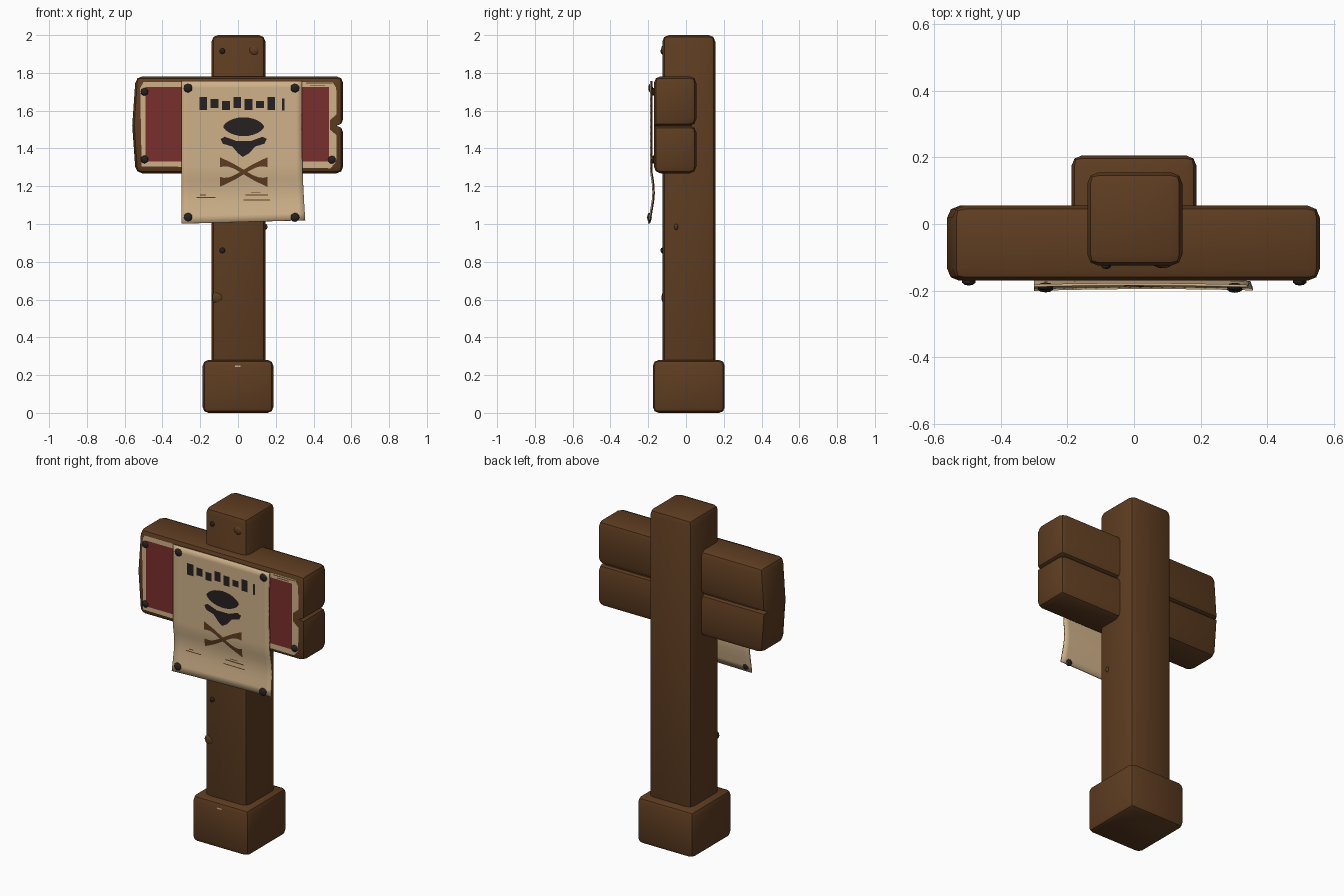
import bpy, bmesh, math
from mathutils import Vector

cube = bpy.data.objects.get("Cube")
if cube:
    bpy.data.objects.remove(cube, do_unlink=True)


def material(name, rgb):
    m = bpy.data.materials.new(name)
    m.use_nodes = True
    m.diffuse_color = (*rgb, 1)
    m.node_tree.nodes["Principled BSDF"].inputs["Base Color"].default_value = (*rgb, 1)
    return m


WOOD = material("brown wood", (0.112, 0.046, 0.015))
CREAM = material("cream paper", (0.62, 0.44, 0.25))
RED = material("dark red paint", (0.19, 0.028, 0.025))
DARK = material("dark iron", (0.02, 0.015, 0.015))


def finish(name, bm, mat, smooth=True):
    mesh = bpy.data.meshes.new(name)
    bm.to_mesh(mesh)
    bm.free()
    mesh.materials.append(mat)
    obj = bpy.data.objects.new(name, mesh)
    bpy.context.collection.objects.link(obj)
    if smooth:
        bpy.ops.object.select_all(action="DESELECT")
        obj.select_set(True)
        bpy.context.view_layer.objects.active = obj
        bpy.ops.object.shade_smooth_by_angle(angle=math.radians(35))
    return obj


def block(name, lo, hi, bevel, segments=2, shape=None, keep_sharp=None):
    """Bevelled box between two corners, with optional vertex shaping."""
    bm = bmesh.new()
    bmesh.ops.create_cube(bm, size=1)
    lo, hi = Vector(lo), Vector(hi)
    for v in bm.verts:
        v.co = Vector(lo[i] + (hi[i] - lo[i]) * (v.co[i] + 0.5) for i in range(3))
        if shape:
            shape(v.co)
    edges = [e for e in bm.edges
             if not (keep_sharp and keep_sharp((e.verts[0].co + e.verts[1].co) / 2))]
    bmesh.ops.bevel(bm, geom=edges, offset=bevel, segments=segments,
                    profile=0.5, affect="EDGES")
    return finish(name, bm, WOOD)


# Post and foot
block("post", (-0.14, -0.125, 0), (0.145, 0.155, 2), 0.034)
block("foot", (-0.187, -0.175, 0), (0.187, 0.205, 0.28), 0.03)

# Board of two planks, with a seam that opens at the back and the left end
SEAM = 1.52


def bow(co):
    if co.x < 0 and abs(co.z - SEAM) > 0.1:
        co.x += 0.018


def closed_seam(mid):
    return abs(mid.z - SEAM) < 0.05 and (mid.x < -0.5 or mid.y < -0.15)


for name, z0, z1 in (("lower_plank", 1.268, SEAM), ("upper_plank", SEAM, 1.782)):
    block(name, (-0.56, -0.17, z0), (0.557, 0.055, z1), 0.036,
          shape=bow, keep_sharp=closed_seam)
block("plank_core", (-0.5, -0.14, 1.45), (0.523, 0.028, 1.6), 0.005, 1)


# Flat painted shapes facing the front
def plate(name, outlines, mat, depth):
    bm = bmesh.new()
    for pts in outlines:
        face = bm.faces.new([bm.verts.new((x, depth(x, z), z)) for x, z in pts])
        face.normal_update()
        if face.normal.y > 0:
            face.normal_flip()
    bmesh.ops.triangulate(bm, faces=bm.faces[:])
    return finish(name, bm, mat, False)


def rect(x0, x1, z0, z1):
    return [(x0, z0), (x1, z0), (x1, z1), (x0, z1)]


def on_board(offset):
    return lambda x, z: -0.17 - offset


plate("board_sheet", [[(-0.51, 1.305), (0.49, 1.295), (0.52, 1.33), (0.522, 1.47),
                       (0.487, 1.5), (0.487, 1.55), (0.522, 1.58), (0.52, 1.72),
                       (0.5, 1.752), (-0.5, 1.752), (-0.518, 1.72)]],
      CREAM, on_board(0.002))
plate("red_panels", [rect(-0.49, -0.28, 1.33, 1.725), rect(0.32, 0.482, 1.33, 1.725)],
      RED, on_board(0.004))
plate("board_scratches", [rect(0.38, 0.46, 1.732, 1.737), rect(0.36, 0.5, 1.744, 1.749)],
      WOOD, on_board(0.005))


# Hanging paper sheet, bowed across and curling out at the bottom
def paper_y(x, z):
    sag = 0.012 * math.sin(math.pi * (1.27 - z) / 0.2) if 1.07 < z < 1.27 else 0
    curl = 0.012 * max(0, (1.07 - z) / 0.07)
    return -0.181 - 0.004 * (x / 0.3) ** 2 + sag - curl


def sheet_point(u, v):
    x = -0.3 + 0.64 * u + u * 0.016 * (1 - v) ** 2 - 0.005 * math.sin(math.pi * v) * u
    z = 1.002 + 0.755 * v + 0.018 * u * (1 - v)
    return x, paper_y(x, z), z


N = 20
bm = bmesh.new()
grid = [[bm.verts.new(sheet_point(i / N, j / N)) for i in range(N + 1)]
        for j in range(N + 1)]
for j in range(N):
    for i in range(N):
        bm.faces.new((grid[j][i], grid[j][i + 1], grid[j + 1][i + 1], grid[j + 1][i]))
paper = finish("paper_sheet", bm, CREAM)
thick = paper.modifiers.new("thickness", "SOLIDIFY")
thick.thickness = 0.008
thick.offset = 0


def on_paper(x, z):
    return paper_y(x, z) - 0.007


# Plain printed band of blocks
blocks = []
for i in range(7):
    x = -0.205 + i * 0.06
    blocks.append(rect(x, x + 0.042, 1.603 + 0.012 * (i % 2), 1.672 - 0.01 * (i % 3)))
blocks.append(rect(0.233, 0.247, 1.6, 1.665))
plate("printed_band", blocks, DARK, on_paper)

# Domed emblem with a winged shape beneath it
CX = 0.03
dome = [(CX + 0.108 * math.cos(a), 1.515 + 0.05 * math.sin(a) * abs(math.sin(a)) ** 0.3)
        for a in (2 * math.pi * k / 24 for k in range(24))]
half = [(0.04, 1.44), (0.1, 1.462), (0.122, 1.45), (0.11, 1.425), (0.06, 1.41), (0.03, 1.375)]
wings = ([(CX + x, z) for x, z in half] + [(CX - 0.005, 1.355)]
         + [(CX - x, z) for x, z in reversed(half)])
plate("emblem", [dome, wings], DARK, on_paper)


# Crossed strokes with flared ends
def stroke(side):
    top, low = [], []
    for k in range(13):
        t = k / 6 - 1
        width = 0.012 + 0.014 * abs(t) ** 4
        x, z = CX + side * 0.125 * t, 1.275 + 0.052 * math.sin(t * 1.5)
        top.append((x, z + width))
        low.append((x, z - width))
    return top + low[::-1]


plate("crossed_strokes", [stroke(1)], WOOD, on_paper)
plate("crossed_strokes_other", [stroke(-1)], WOOD, lambda x, z: on_paper(x, z) - 0.0005)

plate("faded_lines", [rect(-0.22, -0.12, 1.137, 1.142), rect(-0.2, -0.17, 1.15, 1.155),
                      rect(0.04, 0.16, 1.15, 1.156), rect(0.03, 0.17, 1.125, 1.13),
                      rect(0.07, 0.12, 1.163, 1.167)], WOOD, on_paper)


# Nails and small knots
def stud(name, x, y, z, radius, mat, flat=0.6):
    bm = bmesh.new()
    bmesh.ops.create_icosphere(bm, subdivisions=2, radius=radius)
    for v in bm.verts:
        v.co = Vector((x + v.co.x, y + v.co.y * flat, z + v.co.z))
    finish(name, bm, mat)


for x in (-0.265, 0.302):
    for z in (1.035, 1.72):
        stud("paper_nail", x, paper_y(x, z) - 0.003, z, 0.024, DARK, 0.5)
for x, z in ((-0.495, 1.7), (-0.495, 1.342), (0.497, 1.34)):
    stud("board_nail", x, -0.172, z, 0.021, DARK)
for z in (0.86, 1.915):
    stud("post_nail", -0.083, -0.126, z, 0.015, DARK)
stud("post_knot", 0.085, -0.122, 1.92, 0.026, WOOD, 0.4)
stud("post_knot", -0.108, -0.118, 0.61, 0.03, WOOD, 0.4)
stud("side_knot", 0.139, -0.052, 0.985, 0.018, WOOD)
plate("foot_chip", [rect(-0.017, 0.013, 0.242, 0.25)], CREAM, lambda x, z: -0.1765)
